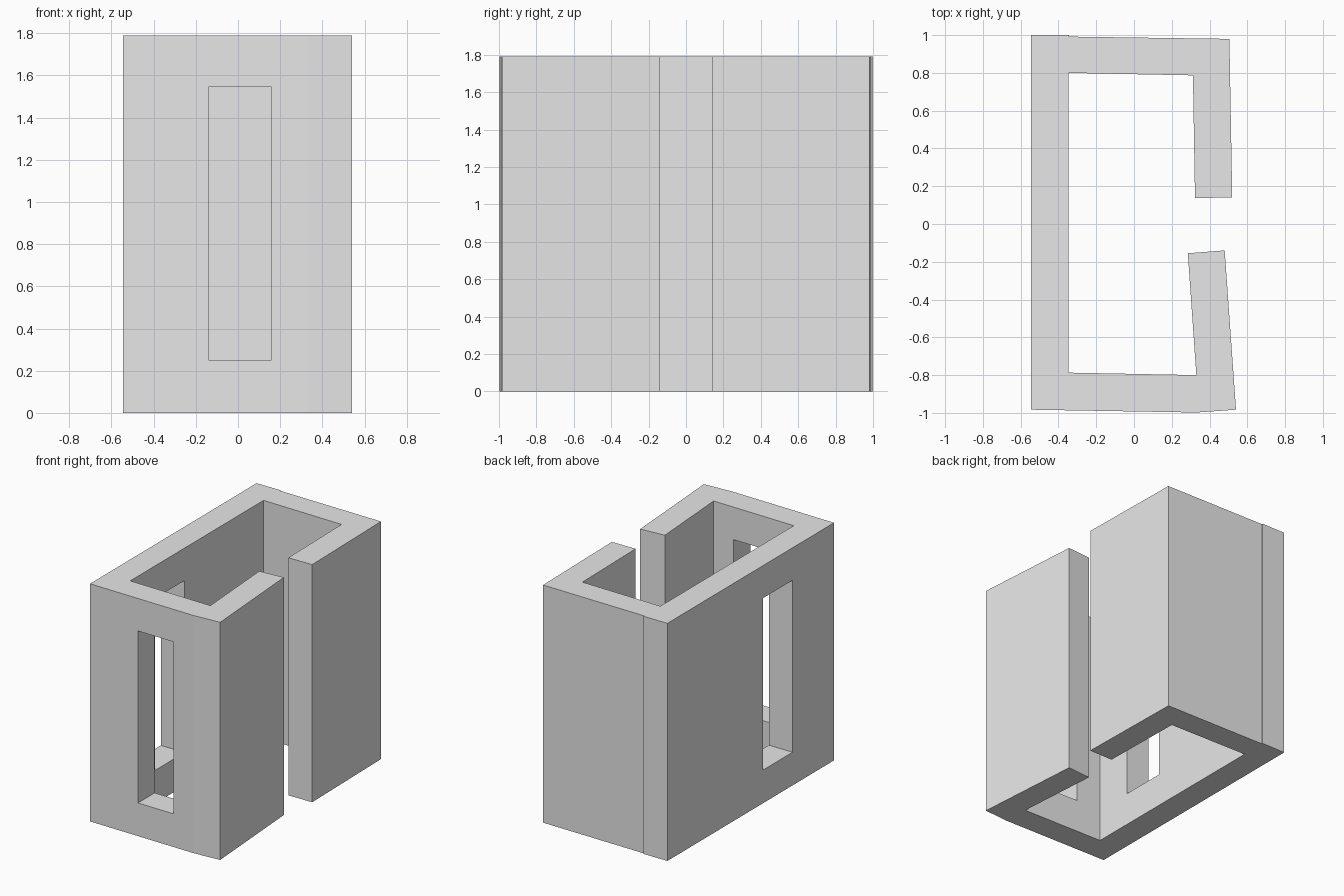
import bpy
import bmesh
from mathutils import Vector

cube = bpy.data.objects.get("Cube")
if cube:
    bpy.data.objects.remove(cube, do_unlink=True)

HEIGHT = 1.79
SILL, LINTEL = 0.25, 1.545

grey = bpy.data.materials.new("light grey")
grey.use_nodes = True
grey.diffuse_color = (0.8, 0.8, 0.8, 1)
grey.node_tree.nodes["Principled BSDF"].inputs["Base Color"].default_value = grey.diffuse_color


def extrude_profile(name, points, bottom, top):
    """Make a closed solid by raising a plan outline from bottom to top."""
    bm = bmesh.new()
    base = bm.faces.new([bm.verts.new((x, y, bottom)) for x, y in points])
    raised = bmesh.ops.extrude_face_region(bm, geom=[base], use_keep_orig=True)
    verts = [g for g in raised["geom"] if isinstance(g, bmesh.types.BMVert)]
    bmesh.ops.translate(bm, verts=verts, vec=Vector((0, 0, top - bottom)))
    bmesh.ops.recalc_face_normals(bm, faces=bm.faces)
    mesh = bpy.data.meshes.new(name)
    bm.to_mesh(mesh)
    bm.free()
    mesh.materials.append(grey)
    obj = bpy.data.objects.new(name, mesh)
    bpy.context.collection.objects.link(obj)
    return obj


def cut_window(wall, name, x0, x1, y0, y1):
    """Cut a tall opening through a wall."""
    cutter = extrude_profile(name, [(x0, y0), (x1, y0), (x1, y1), (x0, y1)], SILL, LINTEL)
    cutter.hide_render = True
    mod = wall.modifiers.new(name, "BOOLEAN")
    mod.operation = "DIFFERENCE"
    mod.solver = "EXACT"
    mod.object = cutter
    bpy.context.view_layer.objects.active = wall
    bpy.ops.object.modifier_apply(modifier=mod.name)
    bpy.data.objects.remove(cutter, do_unlink=True)


# Thick walls in one slightly crooked run, open at the doorway
outer = [(0.52, 0.14), (0.505, 0.98), (-0.345, 0.992), (-0.345, 1.0),
         (-0.545, 1.0), (-0.545, -0.983), (0.33, -0.998), (0.54, -0.983), (0.48, -0.14)]
inner = [(0.285, -0.155), (0.33, -0.80), (-0.347, -0.787),
         (-0.347, 0.80), (0.312, 0.787), (0.323, 0.138)]
walls = extrude_profile("room_walls", outer + inner, 0, HEIGHT)

# Tall windows in the front wall and the long side wall
cut_window(walls, "front_window", -0.14, 0.16, -1.2, -0.6)
cut_window(walls, "side_window", -0.7, -0.2, -0.49, -0.14)
